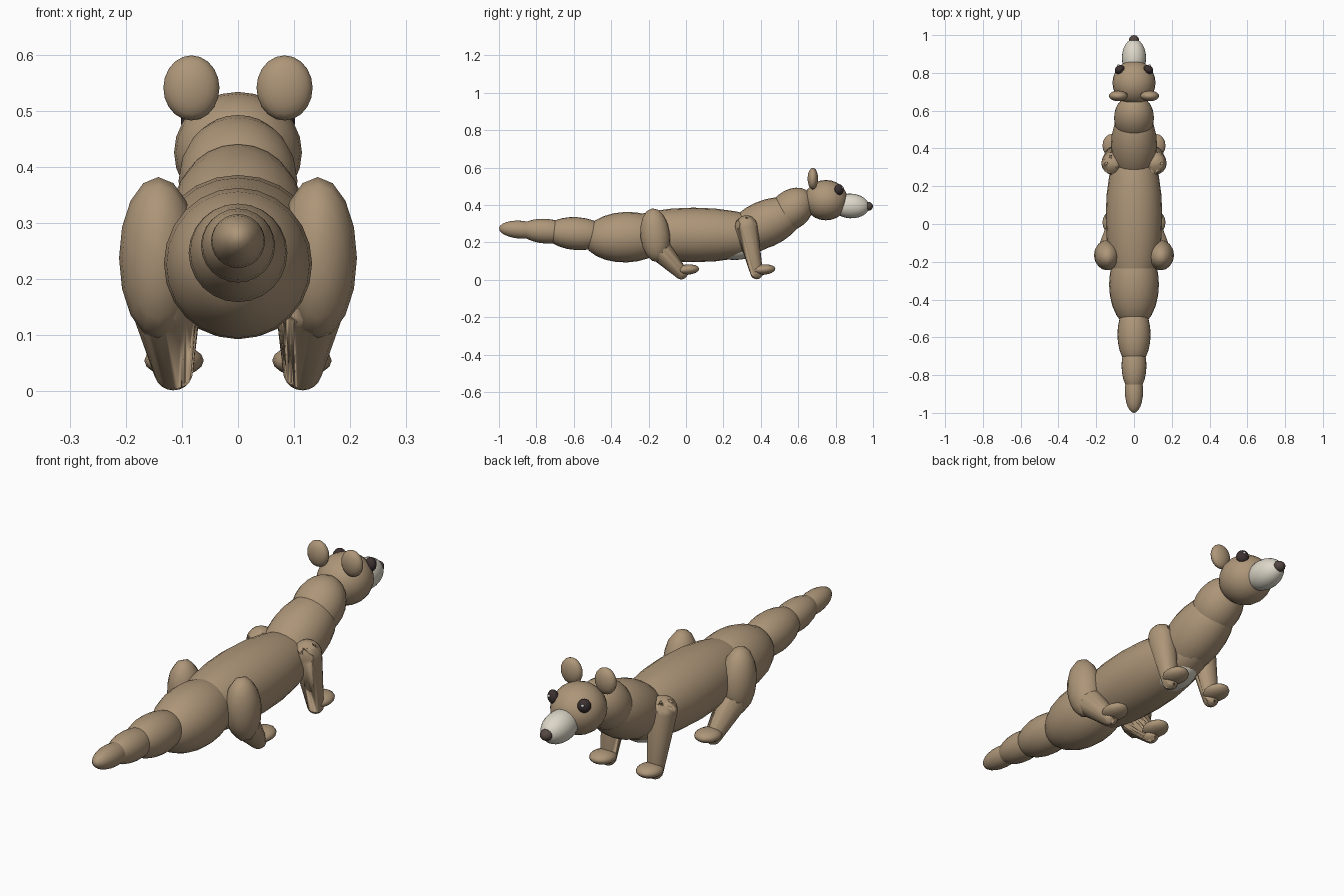
import bpy, bmesh
from math import radians
from mathutils import Matrix, Vector

if "Cube" in bpy.data.objects:
    bpy.data.objects.remove(bpy.data.objects["Cube"])


def material(name, rgb):
    m = bpy.data.materials.new(name)
    m.diffuse_color = (*rgb, 1)
    m.use_nodes = True
    m.node_tree.nodes["Principled BSDF"].inputs["Base Color"].default_value = m.diffuse_color
    return m


FUR = material("tan_fur", (0.42, 0.305, 0.19))
CREAM = material("cream", (0.72, 0.68, 0.58))
DARK = material("dark", (0.045, 0.03, 0.03))
NOSE = material("nose_brown", (0.09, 0.065, 0.055))
WHITE = material("white", (0.9, 0.9, 0.9))


def finish(bm, name, mat):
    bmesh.ops.recalc_face_normals(bm, faces=bm.faces)
    for f in bm.faces:
        f.smooth = True
    me = bpy.data.meshes.new(name)
    bm.to_mesh(me)
    bm.free()
    ob = bpy.data.objects.new(name, me)
    bpy.context.collection.objects.link(ob)
    me.materials.append(mat)
    return ob


def blob(name, centre, radii, mat=FUR, tilt=0, turn=0, segs=24):
    """Ellipsoid with its poles along y, tilted about x and turned about z."""
    bm = bmesh.new()
    bmesh.ops.create_uvsphere(bm, u_segments=segs, v_segments=segs // 2, radius=1)
    M = (Matrix.Translation(centre) @ Matrix.Rotation(radians(turn), 4, 'Z')
         @ Matrix.Rotation(radians(tilt), 4, 'X') @ Matrix.Diagonal((*radii, 1))
         @ Matrix.Rotation(radians(90), 4, 'X'))
    bm.transform(M)
    return finish(bm, name, mat)


def limb(name, a, ra, b, rb):
    """Tapered rounded limb: hull around two spheres."""
    bm = bmesh.new()
    for p, r in ((a, ra), (b, rb)):
        bmesh.ops.create_uvsphere(bm, u_segments=16, v_segments=10, radius=r,
                                  matrix=Matrix.Translation(Vector(p)))
    res = bmesh.ops.convex_hull(bm, input=bm.verts)
    inner = {v for v in res["geom_interior"] if isinstance(v, bmesh.types.BMVert)}
    bmesh.ops.delete(bm, geom=list(inner), context='VERTS')
    return finish(bm, name, FUR)


# Torso, neck and head
blob("body", (0, 0.04, 0.24), (0.15, 0.45, 0.146))
blob("hips", (0, -0.32, 0.228), (0.132, 0.23, 0.135), tilt=2)
blob("chest", (0, 0.42, 0.297), (0.122, 0.22, 0.125), tilt=24)
blob("neck", (0, 0.562, 0.375), (0.106, 0.135, 0.104), tilt=40)
blob("head", (0, 0.748, 0.426), (0.114, 0.117, 0.108))
blob("belly_patch", (0, 0.26, 0.168), (0.085, 0.13, 0.062), CREAM)

# Snout and nose
blob("snout", (0, 0.88, 0.395), (0.064, 0.1, 0.066), CREAM, tilt=-3)
blob("nose", (0, 0.974, 0.393), (0.027, 0.026, 0.024), NOSE, segs=16)

# Tail segments
for i, (y, z, r, l) in enumerate([(-0.585, 0.247, 0.088, 0.17),
                                  (-0.75, 0.26, 0.066, 0.14),
                                  (-0.885, 0.268, 0.048, 0.115)]):
    blob(f"tail_segment_{i + 1}", (0, y, z), (r, l, r), tilt=-4)

for s, side in ((1, "right"), (-1, "left")):
    # Face details
    blob(f"ear_{side}", (s * 0.083, 0.678, 0.541), (0.05, 0.028, 0.058), segs=20)
    blob(f"eye_{side}", (s * 0.076, 0.818, 0.482), (0.028, 0.022, 0.03), DARK,
         turn=-s * 35, segs=16)
    blob(f"eye_glint_{side}", (s * 0.082, 0.838, 0.491), (0.007, 0.007, 0.007), WHITE, segs=8)
    # Front leg and paw
    limb(f"front_leg_{side}", (s * 0.112, 0.322, 0.284), 0.061, (s * 0.114, 0.378, 0.037), 0.034)
    blob(f"front_paw_{side}", (s * 0.114, 0.415, 0.055), (0.053, 0.063, 0.028), tilt=4, segs=16)
    # Hind leg and paw
    blob(f"thigh_{side}", (s * 0.142, -0.165, 0.238), (0.07, 0.079, 0.145), tilt=6, segs=16)
    limb(f"shank_{side}", (s * 0.13, -0.145, 0.165), 0.064, (s * 0.115, -0.025, 0.037), 0.035)
    blob(f"hind_paw_{side}", (s * 0.114, 0.008, 0.055), (0.053, 0.063, 0.028), tilt=4, segs=16)
